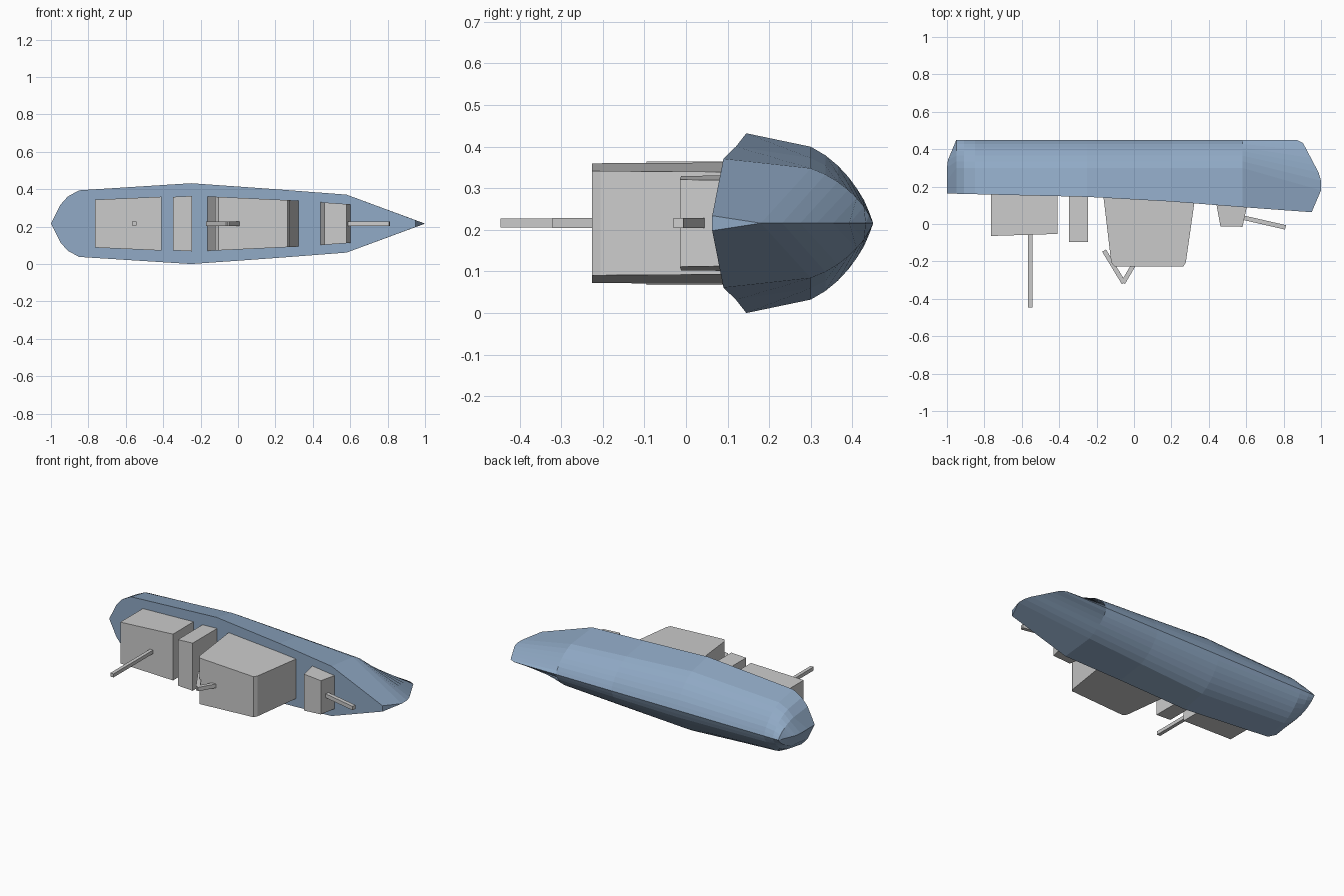
import bpy, bmesh, math
from mathutils import Vector

if "Cube" in bpy.data.objects:
    bpy.data.objects.remove(bpy.data.objects["Cube"])

ZC = 0.216  # centre plane of the ship, which lies on its side (deck faces -y)


def finish(name, bm, mat=None):
    bmesh.ops.remove_doubles(bm, verts=bm.verts, dist=1e-5)
    bmesh.ops.recalc_face_normals(bm, faces=bm.faces)
    me = bpy.data.meshes.new(name)
    bm.to_mesh(me)
    bm.free()
    ob = bpy.data.objects.new(name, me)
    bpy.context.collection.objects.link(ob)
    if mat:
        me.materials.append(mat)
    return ob


def interp(pts, t):
    for (a, *pa), (b, *pb) in zip(pts, pts[1:]):
        if t <= b:
            f = (t - a) / (b - a)
            return [p + (q - p) * f for p, q in zip(pa, pb)]
    return pts[-1][1:]


def block(name, profile, x0, h0, x1, h1):
    """Prism of an xy profile whose half depth in z tapers from x0 to x1."""
    bm = bmesh.new()
    rows = []
    for s in (-1, 1):
        rows.append([bm.verts.new((x, y, ZC + s * (h0 + (h1 - h0) * (x - x0) / (x1 - x0))))
                     for x, y in profile])
    for r in rows:
        bm.faces.new(r)
    n = len(profile)
    for i in range(n):
        j = (i + 1) % n
        bm.faces.new((rows[0][i], rows[0][j], rows[1][j], rows[1][i]))
    return finish(name, bm)


def bar(name, a, b, w):
    """Square bar between two xy points on the centre plane."""
    a, b = Vector(a), Vector(b)
    d = (b - a).normalized() * w / 2
    p = Vector((-d.y, d.x))
    return block(name, [a + p, b + p, b - p, a - p], 0, w / 2, 1, w / 2)


# Hull: stations lofted from stern post to stem
blue = bpy.data.materials.new("hull_blue")
blue.diffuse_color = (0.28, 0.40, 0.56, 1)
blue.use_nodes = True
blue.node_tree.nodes["Principled BSDF"].inputs["Base Color"].default_value = blue.diffuse_color

section = [(0.30, 0.85), (0.335, 0.755), (0.365, 0.64), (0.39, 0.515),
           (0.41, 0.39), (0.428, 0.255), (0.44, 0.125), (0.45, 0.0)]
deck_y = [(-1, 0.163), (-0.25, 0.145), (0.2, 0.12), (0.58, 0.09), (0.95, 0.065)]
beam = [(-0.95, 0.10), (-0.91, 0.145), (-0.85, 0.178), (-0.25, 0.216),
        (0.2, 0.184), (0.58, 0.155)]

rows = []
n = len(section)
stern = [(0, -1, 0.163), (0.3, -1, 0.33), (1, -0.95, 0.45)]
rows.append([(*interp(stern, k / n), 0) for k in range(n + 1)])
for x, b in beam:
    rows.append([(x, interp(deck_y, x)[0], b)] + [(x, y, b * w) for y, w in section])
stem = [(0, 0.95, 0.063), (0.13, 1.0, 0.18), (0.3, 1.0, 0.25), (0.9, 0.90, 0.44), (1, 0.87, 0.45)]
rows.append([(*interp(stem, t), 0.018 if t == 0 else 0)
             for t in [0] + [0.13 + 0.87 * k / (n - 1) for k in range(n)]])

bm = bmesh.new()


def face(pts):
    uniq = list(dict.fromkeys(tuple(round(c, 5) for c in p) for p in pts))
    if len(uniq) > 2:
        bm.faces.new([bm.verts.new(p) for p in uniq])


for s in (-1, 1):
    side = [[(x, y, ZC + s * h) for x, y, h in r] for r in rows]
    for a, b in zip(side, side[1:]):
        for k in range(n):
            face((a[k], b[k], b[k + 1], a[k + 1]))
for a, b in zip(rows, rows[1:]):  # deck
    (xa, ya, ha), (xb, yb, hb) = a[0], b[0]
    face(((xa, ya, ZC - ha), (xb, yb, ZC - hb), (xb, yb, ZC + hb), (xa, ya, ZC + ha)))
tip, nose = rows[-1][0], rows[-1][1]  # stem plate
face(((tip[0], tip[1], ZC - tip[2]), (nose[0], nose[1], ZC), (tip[0], tip[1], ZC + tip[2])))
finish("hull", bm, blue)

# Deck houses
block("aft_house", [(-0.765, 0.17), (-0.765, -0.064), (-0.41, -0.053), (-0.41, 0.17)],
      -0.765, 0.128, -0.41, 0.144)
block("middle_house", [(-0.347, 0.16), (-0.347, -0.095), (-0.245, -0.095), (-0.245, 0.16)],
      -0.347, 0.143, -0.245, 0.148)
block("main_house", [(-0.165, 0.16), (-0.122, -0.205), (-0.105, -0.226), (0.265, -0.226),
                     (0.277, -0.205), (0.325, 0.13)], -0.165, 0.146, 0.325, 0.123)
block("fore_house", [(0.438, 0.12), (0.462, -0.012), (0.58, -0.015), (0.605, 0.10)],
      0.438, 0.115, 0.605, 0.103)

# Mast, bow boom and bent crane arm
bar("mast", (-0.555, -0.05), (-0.555, -0.446), 0.022)
bar("bow_boom", (0.57, 0.037), (0.81, -0.018), 0.024)
bar("crane_lower_arm", (-0.16, -0.142), (-0.055, -0.315), 0.024)
bar("crane_upper_arm", (-0.059, -0.315), (0.0, -0.215), 0.024)
